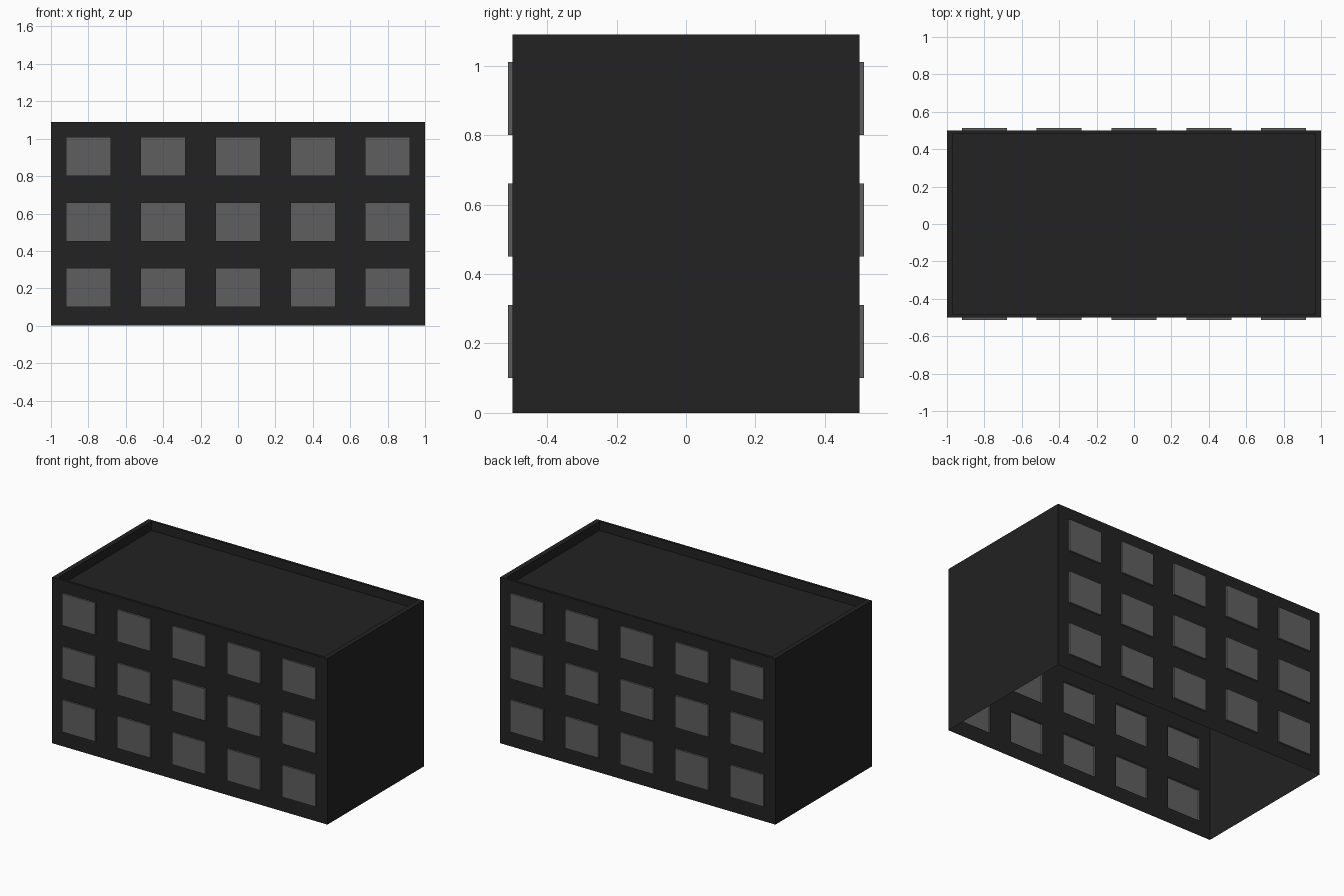
import bpy
import bmesh
from mathutils import Matrix

cube = bpy.data.objects.get("Cube")
if cube:
    bpy.data.objects.remove(cube, do_unlink=True)

# Main dimensions
HALF_X, HALF_Y, HEIGHT = 1.0, 0.5, 1.09
RIM_SCALE, ROOF_DROP = 0.967, 0.06
WIN_W, WIN_H, WIN_DEPTH = 0.24, 0.21, 0.012
COLUMNS = [0.4 * i for i in range(-2, 3)]
ROWS = [0.1 + 0.35 * i for i in range(3)]


def make_material(name, grey):
    mat = bpy.data.materials.new(name)
    mat.use_nodes = True
    colour = (grey, grey, grey, 1)
    mat.diffuse_color = colour
    mat.node_tree.nodes["Principled BSDF"].inputs["Base Color"].default_value = colour
    return mat


def make_object(name, bm, mat):
    bmesh.ops.remove_doubles(bm, verts=bm.verts, dist=0.0005)
    mesh = bpy.data.meshes.new(name)
    bm.to_mesh(mesh)
    bm.free()
    mesh.materials.append(mat)
    obj = bpy.data.objects.new(name, mesh)
    bpy.context.collection.objects.link(obj)
    return obj


def quad(bm, *points):
    return bm.faces.new([bm.verts.new(p) for p in points])


def front_rect(bm, x0, x1, z0, z1):
    y = -HALF_Y
    return quad(bm, (x0, y, z0), (x1, y, z0), (x1, y, z1), (x0, y, z1))


wall_mat = make_material("charcoal wall", 0.016)
glass_mat = make_material("grey window", 0.114)

# Grid lines of the long walls, alternating solid strips and window openings
xs = [-HALF_X] + [c + s * WIN_W / 2 for c in COLUMNS for s in (-1, 1)] + [HALF_X]
zs = [0] + [r + h for r in ROWS for h in (0, WIN_H)] + [HEIGHT]

for side, turn in (("front", 0), ("back", 1)):
    spin = Matrix.Rotation(turn * 3.14159265, 4, "Z")
    wall, panes = bmesh.new(), bmesh.new()
    for i in range(len(xs) - 1):
        for j in range(len(zs) - 1):
            opening = i % 2 and j % 2
            front_rect(panes if opening else wall, xs[i], xs[i + 1], zs[j], zs[j + 1])

    # Push each pane out of its opening, leaving the back hollow
    out = bmesh.ops.extrude_discrete_faces(panes, faces=panes.faces[:])["faces"]
    for face in out:
        rim = [v.co.copy() for v in face.verts]
        for v in face.verts:
            v.co.y -= WIN_DEPTH
        tip = [v.co.copy() for v in face.verts]
        for k in range(4):
            n = (k + 1) % 4
            quad(panes, rim[k], rim[n], tip[n], tip[k])
    for bm in (wall, panes):
        bmesh.ops.transform(bm, matrix=spin, verts=bm.verts)
    make_object(side + "_wall", wall, wall_mat)
    make_object(side + "_windows", panes, glass_mat)

# Plain end walls, open underneath
for name, s in (("left_wall", 1), ("right_wall", -1)):
    bm = bmesh.new()
    x = s * HALF_X
    y = s * HALF_Y
    quad(bm, (x, -y, 0), (x, y, 0), (x, y, HEIGHT), (x, -y, HEIGHT))
    make_object(name, bm, wall_mat)


# Sunken roof with a narrow parapet rim
def ring(scale, z):
    return [(sx * HALF_X * scale, sy * HALF_Y * scale, z)
            for sx, sy in ((-1, -1), (1, -1), (1, 1), (-1, 1))]


roof = bmesh.new()
loops = [ring(1, HEIGHT), ring(RIM_SCALE, HEIGHT), ring(RIM_SCALE, HEIGHT - ROOF_DROP)]
for outer, inner in zip(loops, loops[1:]):
    for k in range(4):
        n = (k + 1) % 4
        quad(roof, outer[k], outer[n], inner[n], inner[k])
quad(roof, *loops[-1])
make_object("roof", roof, wall_mat)
